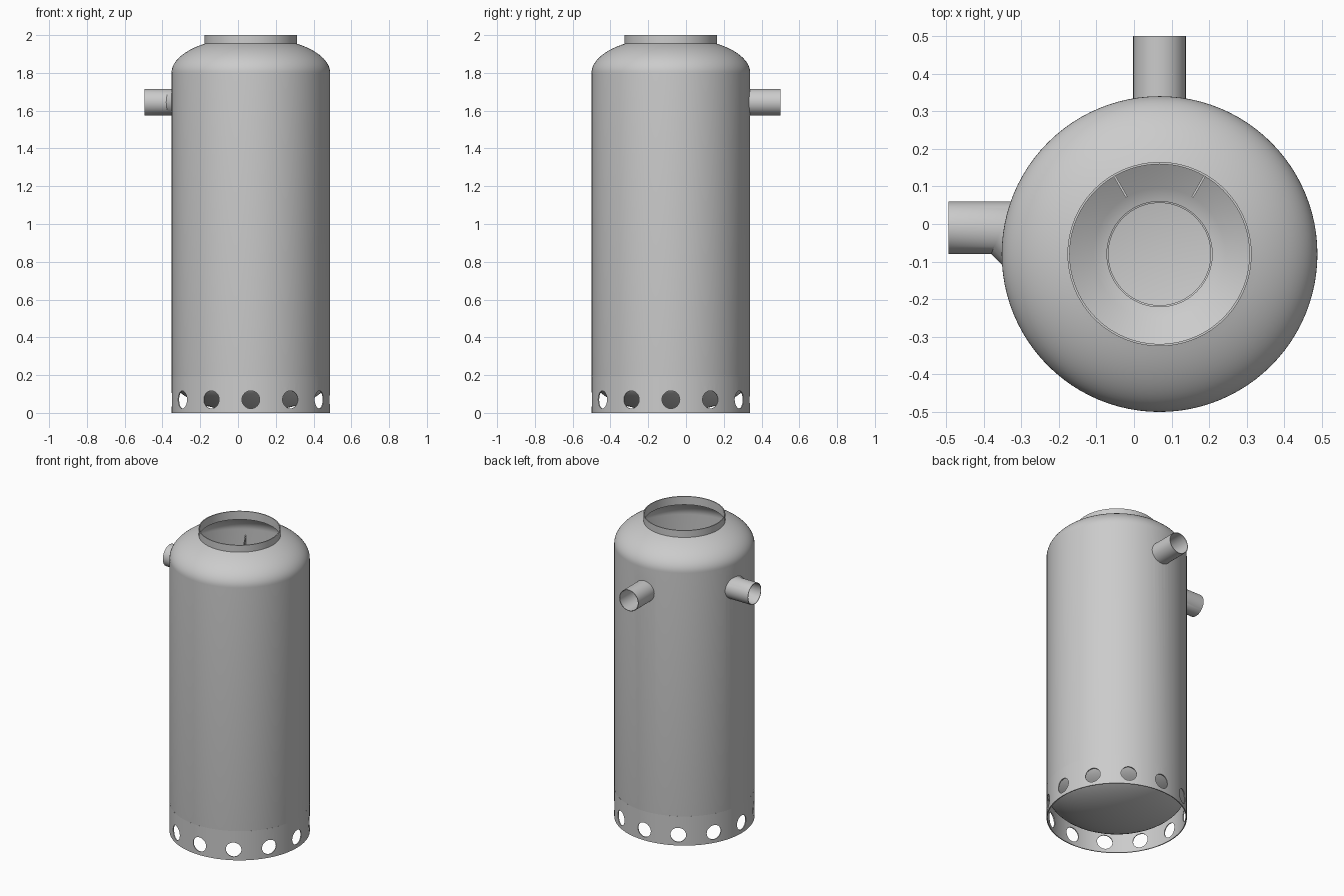
import bpy, bmesh, math
from mathutils import Matrix, Vector

if "Cube" in bpy.data.objects:
    bpy.data.objects.remove(bpy.data.objects["Cube"])

CX, CY, R = 0.068, -0.08, 0.42      # tank axis and radius
T = 0.006                           # sheet thickness
PIPE_Z, PIPE_R = 1.645, 0.07


def finish(name, bm, smooth=True):
    bmesh.ops.recalc_face_normals(bm, faces=bm.faces)
    me = bpy.data.meshes.new(name)
    bm.to_mesh(me)
    bm.free()
    ob = bpy.data.objects.new(name, me)
    bpy.context.collection.objects.link(ob)
    if smooth:
        shade(ob)
    return ob


def activate(ob):
    bpy.ops.object.select_all(action='DESELECT')
    ob.select_set(True)
    bpy.context.view_layer.objects.active = ob


def shade(ob):
    activate(ob)
    bpy.ops.object.shade_smooth_by_angle(angle=math.radians(30))


def loft(name, rings, closed=False):
    """Skin a list of equal-length point rings."""
    bm = bmesh.new()
    loops = [[bm.verts.new(p) for p in ring] for ring in rings]
    pairs = list(zip(loops, loops[1:]))
    if closed:
        pairs.append((loops[-1], loops[0]))
    n = len(loops[0])
    for a, b in pairs:
        for i in range(n):
            j = (i + 1) % n
            bm.faces.new((a[i], a[j], b[j], b[i]))
    bmesh.ops.remove_doubles(bm, verts=bm.verts, dist=1e-5)
    return finish(name, bm)


def lathe(name, profile, closed=True, n=96):
    rings = [[(CX + r * math.cos(2 * math.pi * i / n),
               CY + r * math.sin(2 * math.pi * i / n), z) for i in range(n)]
             for r, z in profile]
    return loft(name, rings, closed)


def cut(ob, cylinders):
    """Cut holes; each cylinder is (centre, direction, radius, length)."""
    bm = bmesh.new()
    for c, d, r, length in cylinders:
        m = Matrix.Translation(c) @ Vector(d).to_track_quat('Z', 'Y').to_matrix().to_4x4()
        bmesh.ops.create_cone(bm, cap_ends=True, segments=32, radius1=r,
                              radius2=r, depth=length, matrix=m)
    cutter = finish("hole_cutter", bm, False)
    cutter.hide_render = True
    mod = ob.modifiers.new("holes", 'BOOLEAN')
    mod.operation, mod.object, mod.solver = 'DIFFERENCE', cutter, 'EXACT'
    activate(ob)
    bpy.ops.object.modifier_apply(modifier=mod.name)
    bpy.data.objects.remove(cutter)
    shade(ob)


# Tank shell: dished bottom, straight wall and domed shoulder
def shell(r, b, r_top):
    low = [(r * math.sin(a), 0.195 - b * math.cos(a))
           for a in (math.pi / 2 * i / 16 for i in range(17))]
    low[0] = (0.0, 0.195 - b)
    a_end = math.acos(r_top / r)
    high = [(r * math.cos(a), 1.8 + b * math.sin(a))
            for a in (a_end * i / 16 for i in range(17))]
    return low + high


tank = lathe("tank", shell(R, 0.19, 0.243)
             + shell(R - T, 0.19 - T, 0.239)[::-1], closed=False)
# Close the cut edge of the shoulder and pierce the pipe openings
cut(tank, [((CX - R, -0.01, PIPE_Z), (1, 0, 0), PIPE_R - 0.004, 0.2),
           ((CX, CY + R, PIPE_Z), (0, 1, 0), PIPE_R - 0.004, 0.2)])

# Filling collar on top
lathe("collar", [(0.245, 1.945), (0.245, 2.0), (0.239, 2.0), (0.239, 1.945)])

# Foot ring with twelve round vents
foot = lathe("foot_ring", [(R, 0), (R, 0.193), (R - T, 0.193), (R - T, 0)])
vents = []
for k in range(12):
    a = math.radians(30 * k)
    d = (math.cos(a), math.sin(a), 0)
    vents.append(((CX + R * d[0], CY + R * d[1], 0.07), d, 0.047, 0.1))
cut(foot, vents)


# Pipes: stations are axis point, extra shear at the mitre
def ring(r, fn, n=40):
    return [fn(r * math.cos(2 * math.pi * i / n), r * math.sin(2 * math.pi * i / n))
            for i in range(n)]


def pipe(name, stations):
    outer = [ring(PIPE_R, f) for f in stations]
    inner = [ring(PIPE_R - 0.004, f) for f in stations]
    loft(name, outer + inner[::-1], closed=True)


TAN, D = math.tan(math.radians(22.5)), 0.07
pipe("side_pipe", [
    lambda c, s: (-0.494, -0.01 + c, PIPE_Z + s),
    lambda c, s: (-0.351 + c * TAN, -0.01 + c, PIPE_Z + s),
    lambda c, s: (-0.351 + c * TAN + D, -0.01 + c - D, PIPE_Z + s)])
pipe("back_pipe", [
    lambda c, s: (CX + c, 0.5, PIPE_Z + s),
    lambda c, s: (CX + c, 0.31, PIPE_Z + s)])

# Inner funnel hanging in the tank
lathe("inner_funnel", [(0.415, 1.5), (0.175, 1.3), (0.14, 1.29), (0.14, 1.2),
                       (0.136, 1.2), (0.136, 1.284), (0.173, 1.294), (0.415, 1.494)])

# Two upright fins beside the back pipe
for k, deg in enumerate((60, 120)):
    a = math.radians(deg)
    bm = bmesh.new()
    bmesh.ops.create_cube(bm, size=1)
    bmesh.ops.transform(bm, verts=bm.verts, matrix=Matrix.Translation((CX, CY, 0))
                        @ Matrix.Rotation(a, 4, 'Z')
                        @ Matrix.Translation((0.295, 0, 1.53))
                        @ Matrix.Diagonal((0.24, 0.006, 0.46, 1)))
    finish("fin_%d" % (k + 1), bm)
